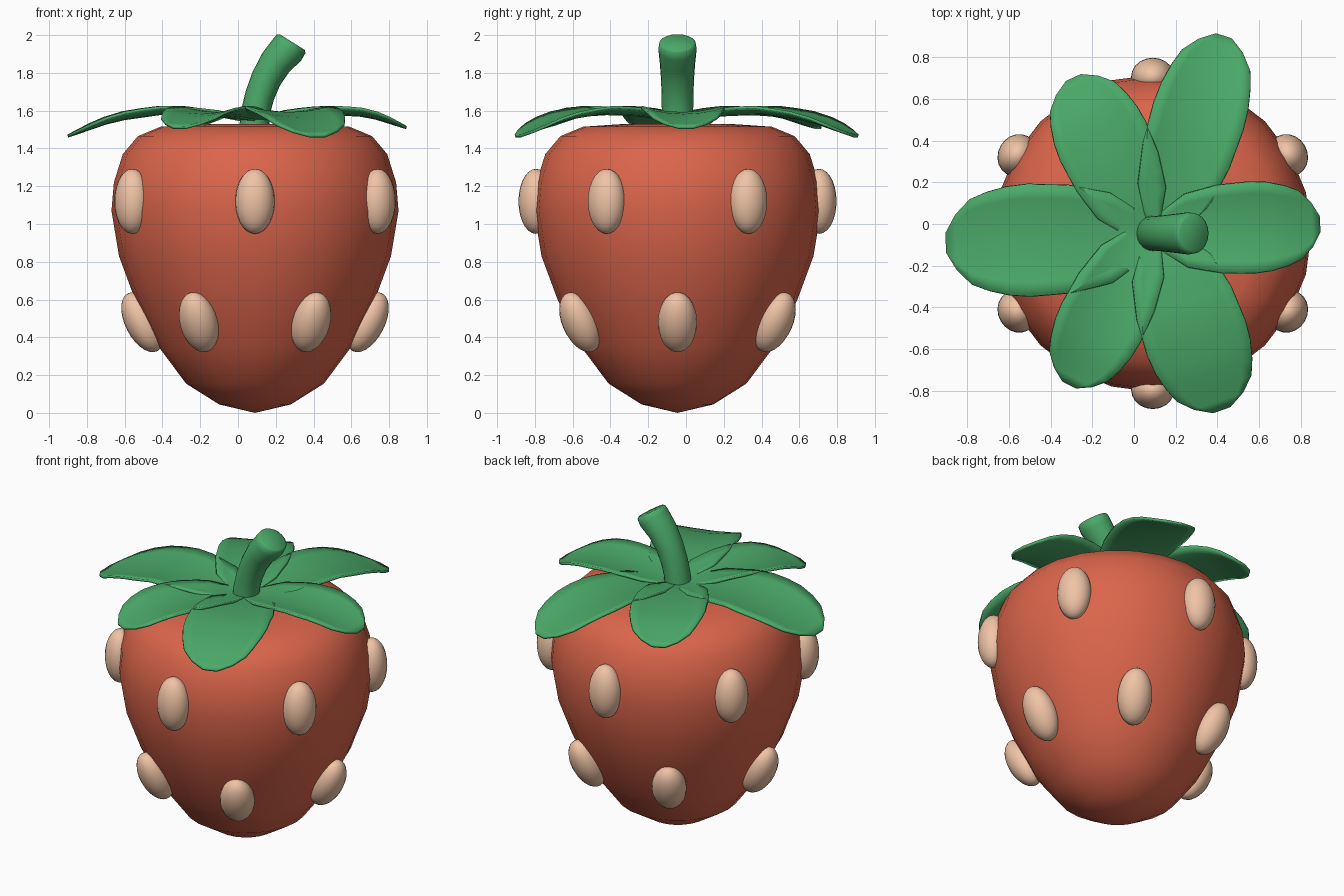
import bpy, bmesh, math
from mathutils import Vector, Matrix

if "Cube" in bpy.data.objects:
    bpy.data.objects.remove(bpy.data.objects["Cube"])

CX, CY = 0.09, -0.045


def material(name, color):
    m = bpy.data.materials.new(name)
    m.diffuse_color = (*color, 1)
    m.use_nodes = True
    m.node_tree.nodes["Principled BSDF"].inputs["Base Color"].default_value = m.diffuse_color
    return m


RED = material("berry_red", (0.71, 0.13, 0.07))
GREEN = material("leaf_green", (0.07, 0.40, 0.14))
TAN = material("seed_tan", (0.87, 0.55, 0.38))


def finish(bm, name, mat, angle=60):
    bmesh.ops.recalc_face_normals(bm, faces=bm.faces)
    me = bpy.data.meshes.new(name)
    bm.to_mesh(me)
    bm.free()
    me.materials.append(mat)
    ob = bpy.data.objects.new(name, me)
    bpy.context.collection.objects.link(ob)
    bpy.ops.object.select_all(action='DESELECT')
    ob.select_set(True)
    bpy.context.view_layer.objects.active = ob
    bpy.ops.object.shade_smooth_by_angle(angle=math.radians(angle))
    return ob


def bridge(bm, rings, closed=True):
    for a, b in zip(rings, rings[1:]):
        n = len(a)
        for i in range(n if closed else n - 1):
            j = (i + 1) % n
            bm.faces.new((a[i], a[j], b[j], b[i]))


def lerp_table(table, t):
    for (t0, v0), (t1, v1) in zip(table, table[1:]):
        if t <= t1:
            return v0 + (v1 - v0) * (t - t0) / (t1 - t0)
    return table[-1][1]


# Berry body: revolved profile (radius, height)
profile = [(0.19, 0.045), (0.365, 0.155), (0.51, 0.35), (0.635, 0.60), (0.72, 0.83),
           (0.76, 1.07), (0.747, 1.22), (0.70, 1.37), (0.62, 1.465), (0.50, 1.515), (0.28, 1.53)]
bm = bmesh.new()
N = 24
rings = [[bm.verts.new((CX + r * math.cos(2 * math.pi * i / N),
                        CY + r * math.sin(2 * math.pi * i / N), z)) for i in range(N)]
         for r, z in profile]
bridge(bm, rings)
for ring, z in ((rings[0], 0.0), (rings[-1], 1.53)):
    pole = bm.verts.new((CX, CY, z))
    for i in range(N):
        bm.faces.new((ring[i], ring[(i + 1) % N], pole))
finish(bm, "berry_body", RED)

# Seeds: two staggered rows of six flattened ellipsoids
for row, radius, z, tilt, start in (("upper", 0.75, 1.12, 0, 30), ("lower", 0.595, 0.48, 27, 0)):
    for k in range(6):
        a = math.radians(start + 60 * k)
        m = (Matrix.Translation((CX + radius * math.cos(a), CY + radius * math.sin(a), z))
             @ Matrix.Rotation(a, 4, 'Z') @ Matrix.Rotation(math.radians(tilt), 4, 'Y')
             @ Matrix.Diagonal((0.092, 0.104, 0.172, 1)))
        bm = bmesh.new()
        bmesh.ops.create_uvsphere(bm, u_segments=20, v_segments=14, radius=1, matrix=m)
        finish(bm, f"seed_{row}_{k + 1}", TAN)

# Leaves: cupped blades arching out from the crown (base, tip, half width, tip height)
WIDTH = [(0, 0.25), (0.08, 0.5), (0.2, 0.8), (0.4, 0.96), (0.6, 1.0), (0.75, 0.95),
         (0.88, 0.76), (0.95, 0.5), (1, 0.18)]
STATIONS = [0, 0.08, 0.2, 0.3, 0.4, 0.5, 0.6, 0.7, 0.8, 0.88, 0.95, 1]
leaves = [((0.09, -0.04), (0.89, 0.00), 0.22, 1.51),
          ((0.13, -0.05), (0.43, 0.90), 0.225, 1.465),
          ((0.06, -0.05), (-0.29, 0.70), 0.225, 1.51),
          ((0.09, -0.06), (-0.90, -0.09), 0.27, 1.465),
          ((0.07, -0.03), (-0.31, -0.77), 0.21, 1.51),
          ((0.12, -0.04), (0.42, -0.89), 0.25, 1.465)]
for k, (base, tip, half, tip_z) in enumerate(leaves):
    b, e = Vector(base), Vector(tip)
    d = (e - b).normalized()
    side = Vector((-d.y, d.x))
    mid = [(0, 1.55), (0.25, 1.578), (0.5, 1.585), (0.75, (1.605 + tip_z) / 2 + 0.015), (1, tip_z)]
    bm = bmesh.new()
    rows = []
    for t in STATIONS:
        w = half * lerp_table(WIDTH, t)
        row = []
        for s in (-1, -0.75, -0.4, 0, 0.4, 0.75, 1):
            p = b + (e - b) * t + side * (w * s)
            lift = 0.035 * (w * s / half) ** 2
            row.append(bm.verts.new((p.x, p.y, lerp_table(mid, t) + lift)))
        rows.append(row)
    bridge(bm, rows, closed=False)
    ob = finish(bm, f"leaf_{k + 1}", GREEN)
    if ob.data.polygons[0].normal.z < 0:
        ob.data.flip_normals()
    mod = ob.modifiers.new("thickness", 'SOLIDIFY')
    mod.thickness = 0.015
    mod.offset = 0

# Stem: bent tube flaring to a cut tip (x, z, radius)
path = [(0.085, 1.50, 0.08), (0.095, 1.60, 0.077), (0.115, 1.68, 0.078), (0.15, 1.77, 0.081),
        (0.20, 1.855, 0.087), (0.262, 1.925, 0.094), (0.282, 1.955, 0.09), (0.287, 1.963, 0.078)]
bm = bmesh.new()
rings = []
for i, (x, z, r) in enumerate(path):
    p, q = path[max(i - 1, 0)], path[min(i + 1, len(path) - 1)]
    tan = Vector((q[0] - p[0], 0, q[1] - p[1])).normalized()
    across = Vector((tan.z, 0, -tan.x))
    rings.append([bm.verts.new(Vector((x, CY, z)) + across * (r * math.cos(a))
                               + Vector((0, 1.08 * r * math.sin(a), 0)))
                  for a in (2 * math.pi * j / 20 for j in range(20))])
bridge(bm, rings)
bm.faces.new(rings[0])
bm.faces.new(rings[-1])
finish(bm, "stem", GREEN, 50)
